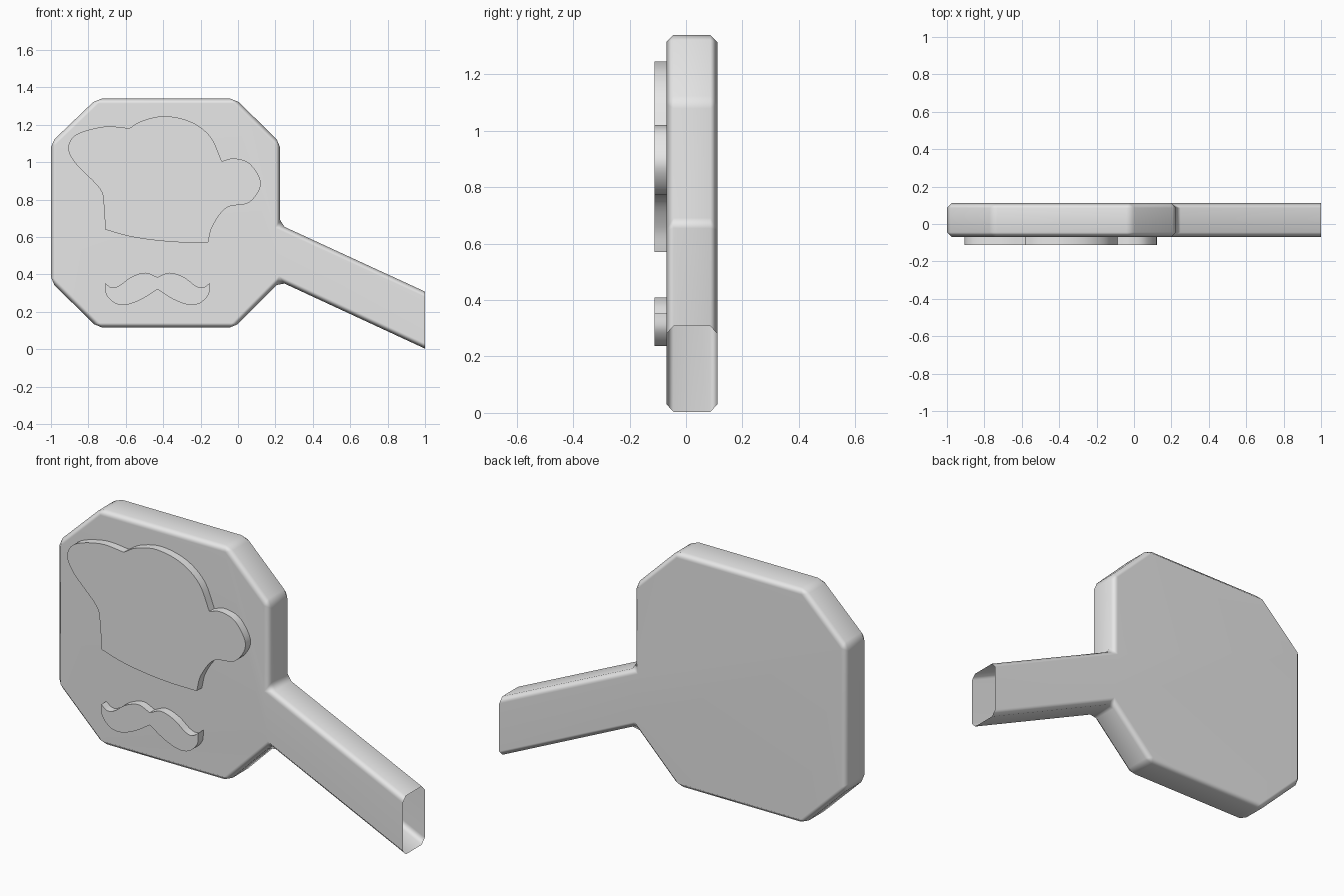
import bpy, bmesh, math
from mathutils import Vector

cube = bpy.data.objects.get("Cube")
if cube:
    bpy.data.objects.remove(cube, do_unlink=True)

grey = bpy.data.materials.new("plain grey")
grey.use_nodes = True
grey.diffuse_color = (0.8, 0.8, 0.8, 1)
grey.node_tree.nodes["Principled BSDF"].inputs["Base Color"].default_value = (0.8, 0.8, 0.8, 1)

BACK, FRONT, RELIEF = 0.112, -0.07, -0.112


def prism(outline, y_front, y_back):
    """Extrude an x-z outline along y."""
    bm = bmesh.new()
    face = bm.faces.new([bm.verts.new((x, y_front, z)) for x, z in outline])
    ext = bmesh.ops.extrude_face_region(bm, geom=[face], use_keep_orig=True)
    moved = [v for v in ext["geom"] if isinstance(v, bmesh.types.BMVert)]
    bmesh.ops.translate(bm, verts=moved, vec=(0, y_back - y_front, 0))
    bmesh.ops.recalc_face_normals(bm, faces=bm.faces)
    return bm


def finish(bm, name, angle):
    mesh = bpy.data.meshes.new(name)
    bm.to_mesh(mesh)
    bm.free()
    mesh.materials.append(grey)
    obj = bpy.data.objects.new(name, mesh)
    bpy.context.collection.objects.link(obj)
    bpy.ops.object.select_all(action="DESELECT")
    obj.select_set(True)
    bpy.context.view_layer.objects.active = obj
    bpy.ops.object.shade_smooth_by_angle(angle=math.radians(angle))
    return obj


def smooth_outline(runs, steps=6):
    """Closed outline of smooth runs that meet at sharp corners."""
    out = []
    for i, run in enumerate(runs):
        p = [Vector(q) for q in run] + [Vector(runs[(i + 1) % len(runs)][0])]
        p = [2 * p[0] - p[1]] + p + [2 * p[-1] - p[-2]]
        for a, b, c, d in zip(p, p[1:], p[2:], p[3:]):
            for k in range(steps):
                t = k / steps
                out.append((b * 2 + (c - a) * t + (a * 2 - b * 5 + c * 4 - d) * t ** 2
                            + (b * 3 - a - c * 3 + d) * t ** 3) / 2)
    return out


# Octagonal paddle with a slanted handle, open at the handle end
paddle = [(-1, 0.36), (-0.75, 0.115), (-0.02, 0.115), (0.225, 0.362),
          (1, 0.003), (1, 0.308), (0.225, 0.665), (0.225, 1.105),
          (-0.015, 1.34), (-0.755, 1.34), (-1, 1.105)]
bm = prism(paddle, FRONT, BACK)
at_end = lambda item: all(v.co.x > 0.999 for v in item.verts)
bmesh.ops.bevel(bm, geom=[e for e in bm.edges if not at_end(e)], offset=0.026,
                segments=1, affect="EDGES", clamp_overlap=True)
bmesh.ops.delete(bm, geom=[f for f in bm.faces if at_end(f)], context="FACES")
body = finish(bm, "paddle_body", 60)
body.modifiers.new("soft_edges", "WEIGHTED_NORMAL").keep_sharp = True

# Raised floppy hat: band, side puff, main puff, drooping back
hat = [
    [(-0.71, 0.64), (-0.6, 0.608), (-0.475, 0.586), (-0.32, 0.572)],
    [(-0.16, 0.57), (-0.135, 0.66), (-0.06, 0.757), (0.06, 0.785), (0.122, 0.885),
     (0.065, 0.99), (-0.02, 1.02)],
    [(-0.087, 1.005), (-0.146, 1.134), (-0.25, 1.215), (-0.39, 1.246), (-0.51, 1.222)],
    [(-0.58, 1.182), (-0.714, 1.19), (-0.86, 1.15), (-0.907, 1.08), (-0.87, 0.995),
     (-0.74, 0.86), (-0.718, 0.775)],
]
finish(prism(smooth_outline(hat), RELIEF, FRONT + 0.005), "hat_relief", 35)

# Raised moustache, mirrored about its middle
MID = -0.431
upper = [(0, 0.385), (0.065, 0.409), (0.14, 0.386), (0.205, 0.339), (0.245, 0.33)]
lower = [(0.28, 0.353), (0.274, 0.294), (0.227, 0.246), (0.165, 0.238), (0.085, 0.267)]
notch = (0, 0.32)


def flip(points):
    return [(-x, z) for x, z in reversed(points)]


runs = [upper, lower, [notch] + flip(lower[1:]), flip(lower[:1]) + flip(upper[1:])]
runs = [[(MID + x, z) for x, z in run] for run in runs]
finish(prism(smooth_outline(runs), RELIEF, FRONT + 0.005), "moustache_relief", 35)
